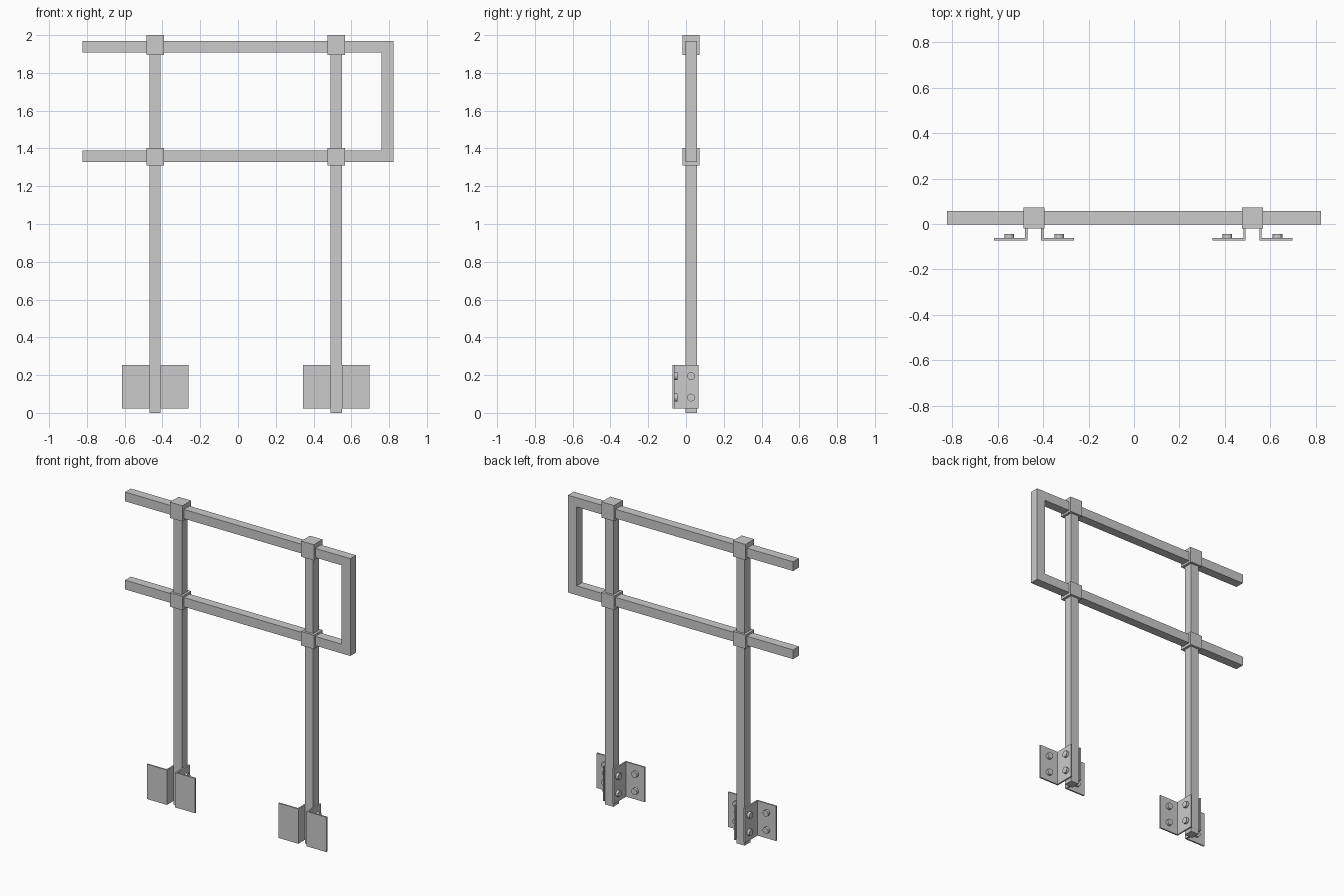
import bpy
import math

if "Cube" in bpy.data.objects:
    bpy.data.objects.remove(bpy.data.objects["Cube"], do_unlink=True)

# Single galvanised steel colour
STEEL = (0.6, 0.6, 0.6, 1)
steel = bpy.data.materials.new("light grey steel")
steel.use_nodes = True
steel.diffuse_color = STEEL
steel.node_tree.nodes["Principled BSDF"].inputs["Base Color"].default_value = STEEL


def box(name, x, y, z):
    """Box from (min, max) pairs on each axis."""
    lo, hi = zip(x, y, z)
    bpy.ops.mesh.primitive_cube_add(size=1, location=[(a + b) / 2 for a, b in zip(lo, hi)])
    ob = bpy.context.object
    ob.name = name
    ob.scale = [b - a for a, b in zip(lo, hi)]
    bpy.ops.object.transform_apply(location=False, rotation=False, scale=True)
    ob.data.materials.append(steel)


def bolt(name, location, rotation):
    """Faceted bolt head."""
    bpy.ops.mesh.primitive_cylinder_add(vertices=12, radius=0.021, depth=0.018,
                                        location=location, rotation=rotation)
    ob = bpy.context.object
    ob.name = name
    ob.data.materials.append(steel)


TUBE = 0.03                     # half width of the square tube
MID_Y = 0.027                   # centre plane of the frame
FRAME_Y = (MID_Y - TUBE, MID_Y + TUBE)
CLAMP_Y = (MID_Y - 0.046, MID_Y + 0.045)
FRONT, BACK = -0.072, 0.067     # bracket depth
THICK = 0.01
BRACKET_Z = (0.024, 0.254)
RAILS = {"upper": (1.909, 1.97), "lower": (1.327, 1.388)}
CLAMPS = {"upper": (1.896, 2.0), "lower": (1.31, 1.402)}

# Handrails and the upright closing one end
for level, z in RAILS.items():
    box(level + "_rail", (-0.823, 0.823), FRAME_Y, z)
box("end_upright", (0.759, 0.823), FRAME_Y, (RAILS["lower"][1], RAILS["upper"][0]))

for side, px in (("right", -0.439), ("left", 0.521)):
    # Post and the clamps holding the rails
    box(side + "_post", (px - TUBE, px + TUBE), FRAME_Y, (0, 1.95))
    for level, z in CLAMPS.items():
        box(f"{side}_{level}_clamp", (px - 0.046, px + 0.046), CLAMP_Y, z)

    # Mirrored pair of angle brackets at the foot
    for s, label in ((-1, "right"), (1, "left")):
        name = f"{side}_post_{label}_bracket"
        leg_in, leg_out = px + s * TUBE, px + s * (TUBE + THICK)
        box(name + "_leg", sorted((leg_in, leg_out)), (FRONT, BACK), BRACKET_Z)
        box(name + "_plate", sorted((leg_out, px + s * 0.176)), (FRONT, FRONT + THICK), BRACKET_Z)
        for z in (0.081, 0.195):
            bolt(name + "_plate_bolt", (px + s * 0.11, FRONT + THICK + 0.008, z),
                 (math.pi / 2, 0, 0))
            bolt(name + "_leg_bolt", (leg_out + s * 0.008, MID_Y, z), (0, math.pi / 2, 0))
